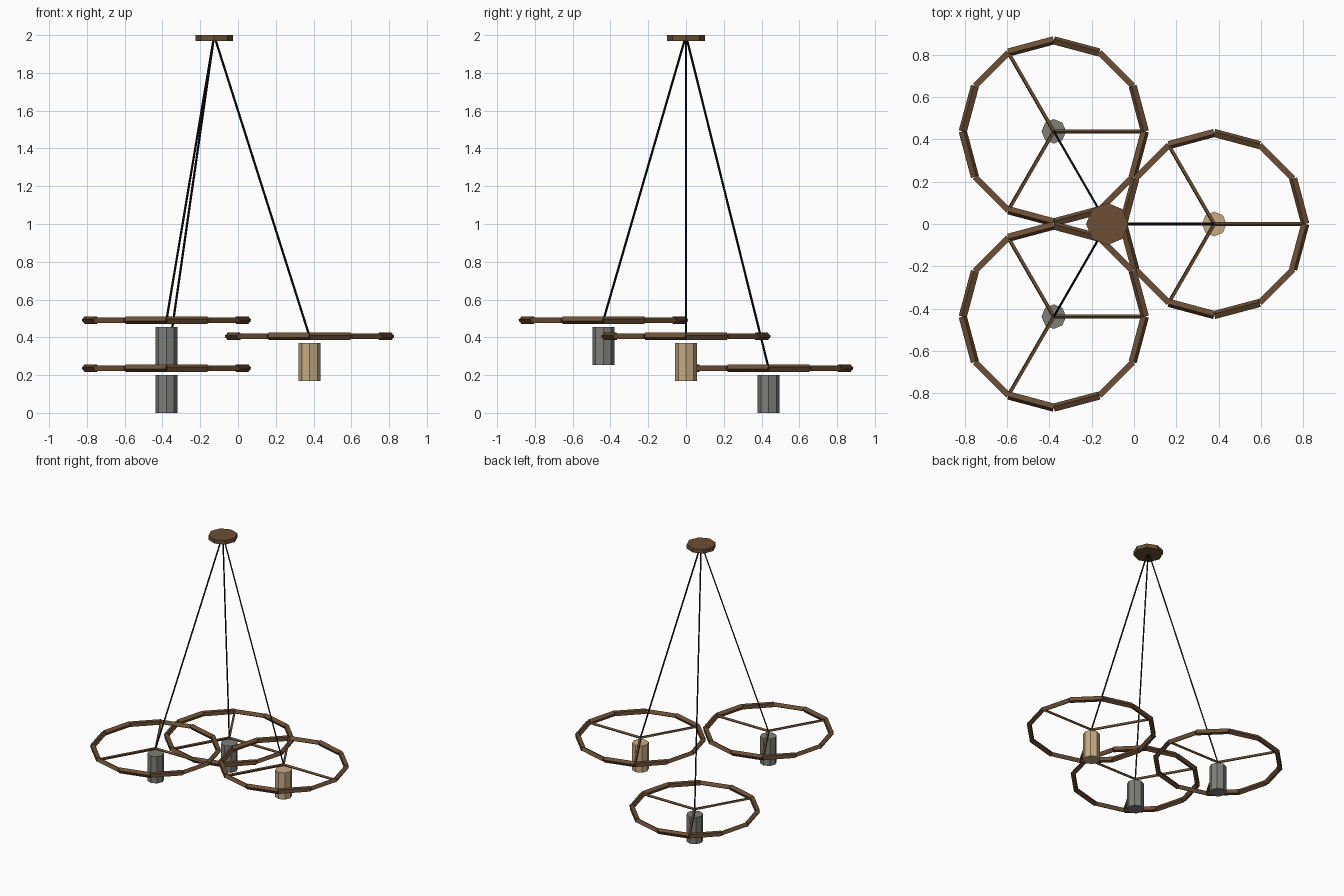
import bpy, math
from mathutils import Vector

if "Cube" in bpy.data.objects:
    bpy.data.objects.remove(bpy.data.objects["Cube"])


def material(name, rgb):
    m = bpy.data.materials.new(name)
    m.diffuse_color = (*rgb, 1)
    m.use_nodes = True
    m.node_tree.nodes["Principled BSDF"].inputs["Base Color"].default_value = m.diffuse_color
    return m


WOOD = material("brown wood", (0.15, 0.078, 0.035))
CABLE = material("black cable", (0.008, 0.008, 0.009))
GREY = material("smoked glass", (0.21, 0.21, 0.195))
AMBER = material("amber glass", (0.56, 0.41, 0.23))


def rod(name, a, b, radius, sides, mat):
    """Flat-shaded prism running from a to b."""
    a, b = Vector(a), Vector(b)
    d = b - a
    bpy.ops.mesh.primitive_cylinder_add(vertices=sides, radius=radius, depth=d.length,
                                        location=(a + b) / 2)
    ob = bpy.context.object
    ob.rotation_mode = 'QUATERNION'
    # The roll follows the direction, so square bars turn from diamond to flat
    ob.rotation_quaternion = Vector((0, 0, 1)).rotation_difference(d.normalized())
    ob.name = name
    ob.data.materials.append(mat)
    return ob


def join(name, parts):
    bpy.ops.object.select_all(action='DESELECT')
    for p in parts:
        p.select_set(True)
    bpy.context.view_layer.objects.active = parts[0]
    bpy.ops.object.join()
    bpy.context.object.name = name


SPREAD = 0.505      # distance of each ring from the ceiling plate axis
RING = 0.43         # ring corner radius
HUB = Vector((-SPREAD / 4, 0, 0))


def polar(centre, radius, degrees):
    t = math.radians(degrees)
    return centre + Vector((radius * math.cos(t), radius * math.sin(t), 0))


# Ceiling plate
rod("ceiling_plate", HUB + Vector((0, 0, 1.97)), HUB + Vector((0, 0, 2)), 0.1, 8, WOOD)

# Three hanging wheels, each with a lamp
for label, angle, height, glass in (("right", 0, 0.405, AMBER),
                                    ("back", 120, 0.237, GREY),
                                    ("front", 240, 0.491, GREY)):
    c = polar(HUB, SPREAD, angle) + Vector((0, 0, height))
    # Twelve-sided rim of square bars
    join(label + "_rim", [rod("bar", polar(c, RING, 30 * i), polar(c, RING, 30 * i + 30),
                              0.02, 4, WOOD) for i in range(12)])
    # Three spokes
    join(label + "_spokes", [rod("spoke", c, polar(c, RING, t), 0.01, 4, WOOD)
                             for t in (0, 120, 240)])
    # Lamp below the wheel centre
    rod(label + "_lamp", c - Vector((0, 0, 0.237)), c - Vector((0, 0, 0.036)), 0.058, 8, glass)
    # Suspension cable
    rod(label + "_cable", c, HUB + Vector((0, 0, 1.998)), 0.006, 4, CABLE)
